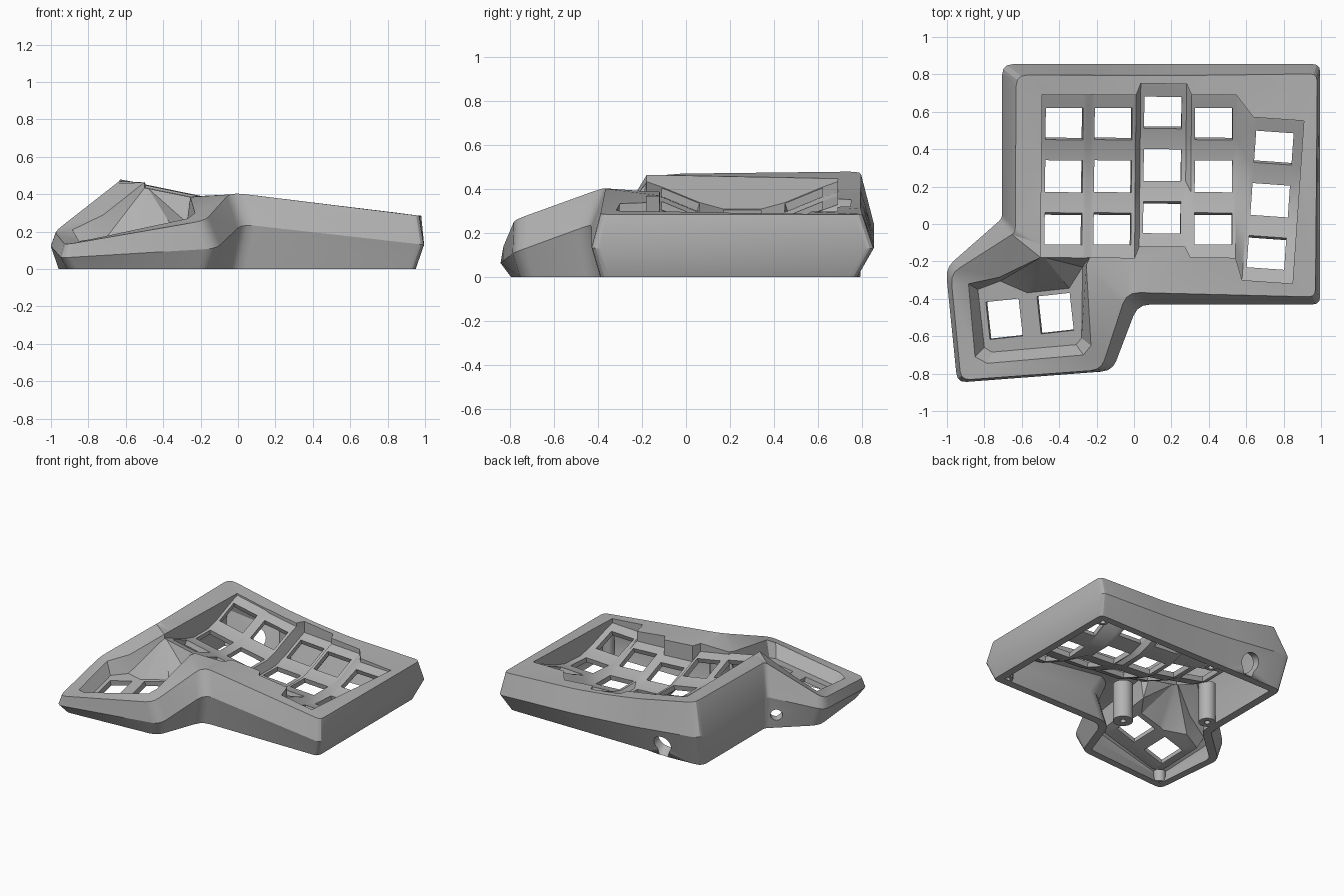
import bpy, bmesh, math
from mathutils import Vector
from mathutils.geometry import delaunay_2d_cdt

cube = bpy.data.objects.get("Cube")
if cube:
    bpy.data.objects.remove(cube, do_unlink=True)

grey = bpy.data.materials.new("plain grey")
grey.use_nodes = True
colour = (0.45, 0.45, 0.45, 1)
grey.diffuse_color = colour
for node in grey.node_tree.nodes:
    if node.type == 'BSDF_PRINCIPLED':
        node.inputs["Base Color"].default_value = colour

bm = bmesh.new()
UP = Vector((0, 0, 1))
STEPS = 4


def back_height(x):
    return 0.285 + 0.195 * ((0.98 - x) / 1.61) ** 2


def rim_height(x, y):
    # sagging at the back, nearly straight at the front
    f = min(1, max(0, (y + 0.17) / 0.85))
    front = 0.404 - 0.121 * x
    if x > -0.3:
        front = min(front, 0.39)
    return f * back_height(x) + (1 - f) * front


def rounded_loop(corners, radii):
    pts = []
    n = len(corners)
    for i, (c, r) in enumerate(zip(corners, radii)):
        p = Vector(c)
        a = p + (Vector(corners[i - 1]) - p).normalized() * r
        b = p + (Vector(corners[(i + 1) % n]) - p).normalized() * r
        for k in range(STEPS):
            t = k / (STEPS - 1)
            pts.append(a * (1 - t) ** 2 + p * 2 * t * (1 - t) + b * t * t)
    return [bm.verts.new(q) for q in pts]


def fill(loops, normal):
    # triangulate between an outline and its holes, seen along the normal
    turn = normal.rotation_difference(UP)
    verts = [v for loop in loops for v in loop]
    flat = [(turn @ v.co).to_2d() for v in verts]
    edges, start = [], 0
    for loop in loops:
        n = len(loop)
        edges += [(start + i, start + (i + 1) % n) for i in range(n)]
        start += n
    result = delaunay_2d_cdt(flat, edges, [], 0, 1e-6)
    for face in result[2]:
        ids = [result[3][i][0] for i in face]
        mid = sum((flat[i] for i in ids), Vector((0, 0))) / len(ids)
        inside = False
        for i, j in edges:
            a, b = flat[i], flat[j]
            if (a.y > mid.y) != (b.y > mid.y):
                if mid.x < a.x + (b.x - a.x) * (mid.y - a.y) / (b.y - a.y):
                    inside = not inside
        if inside:
            bm.faces.new([verts[i] for i in ids])


def port_face(a, b, c, d, s, t, r):
    # wall panel with a round opening
    def at(u, v):
        return (a.co * (1 - u) + b.co * u) * (1 - v) + (d.co * (1 - u) + c.co * u) * v
    width = (at(1, t) - at(0, t)).length
    height = (at(s, 1) - at(s, 0)).length
    ring = []
    for k in range(24):
        w = math.tau * k / 24
        ring.append(bm.verts.new(at(s + math.cos(w) * r / width, t + math.sin(w) * r / height)))
    normal = (b.co - a.co).cross(d.co - a.co).normalized()
    fill([[a, b, c, d], ring], normal)


# Outer wall corners: foot (x, y), widest line (x, y, z), rim (x, y, z), rounding
corners = [((-0.68, 0.78), (-0.705, 0.855, 0.25), (-0.63, 0.797, 0.48), 0.06)]
for x in (-0.15, 0.1, 0.38):
    corners.append(((x, 0.78), (x, 0.855, 0.18 - 0.07 * x), (x, 0.795, back_height(x)), 0.06))
corners += [
    ((0.95, 0.78), (0.995, 0.855, 0.13), (0.98, 0.803, 0.285), 0.04),
    ((0.95, -0.39), (0.995, -0.43, 0.13), (0.97, -0.39, 0.285), 0.04),
    ((-0.03, -0.39), (0.02, -0.43, 0.24), (-0.04, -0.365, 0.41), 0.07),
    ((-0.16, -0.75), (-0.115, -0.785, 0.11), (-0.175, -0.78, 0.26), 0.06),
    ((-0.91, -0.80), (-0.945, -0.848, 0.06), (-0.925, -0.835, 0.13), 0.05),
    ((-0.965, -0.24), (-1.007, -0.235, 0.13), (-0.98, -0.265, 0.20), 0.06),
    ((-0.68, 0.02), (-0.705, 0.03, 0.25), (-0.635, -0.045, 0.47), 0.025),
]
foot_pts, waist_pts, rim_pts, radii = zip(*corners)
foot = rounded_loop([(*p, 0) for p in foot_pts], radii)
waist = rounded_loop(waist_pts, radii)
rim = rounded_loop(rim_pts, radii)
count = len(foot)
ports = {STEPS - 1: (0.62, 0.45, 0.072), STEPS * 10 - 1: (0.83, 0.45, 0.043)}
for i in range(count):
    j = (i + 1) % count
    if i in ports:
        port_face(foot[i], foot[j], waist[j], waist[i], *ports[i])
    else:
        bm.faces.new((foot[i], foot[j], waist[j], waist[i]))
    bm.faces.new((waist[i], waist[j], rim[j], rim[i]))
wall_count = len(bm.verts)


def key_grid(lines, hole_lines, hole_rows):
    for i in range(len(lines) - 1):
        for j in range(len(lines[0]) - 1):
            if not (i in hole_lines and j in hole_rows):
                bm.faces.new((lines[i][j], lines[i + 1][j], lines[i + 1][j + 1], lines[i][j + 1]))


# Main key plate, five dished columns: centre x, y, z, tilt, skew, right edge
columns = [(-0.375, 0.255, 0.285, -0.2, 0.01, 0.12), (-0.113, 0.255, 0.225, -0.18, 0.01, 0.12),
           (0.152, 0.315, 0.135, -0.06, 0.01, 0.125), (0.425, 0.255, 0.145, -0.05, 0.005, 0.12),
           (0.728, 0.127, 0.145, 0.0, 0.07, 0.15)]
half = [(0.085, 0), (0.195, 0.03), (0.365, 0.10), (0.435, 0.125)]
rows = [(-y, z) for y, z in reversed(half)] + half
plate = []
for cx, cy, cz, tilt, skew, edge in columns:
    for dx in (-0.12, -0.1, 0.1, edge):
        plate.append([bm.verts.new((cx + dx + skew * dy, cy + dy - skew * dx, cz + dz + tilt * dx))
                      for dy, dz in rows])
key_grid(plate, range(1, 20, 4), (1, 3, 5))


# Thumb key plate
def thumb_height(x, y):
    return 0.13 + 0.19 * (x + 0.69) + 0.15 * (y + 0.5)


def thumb_vert(u, v):
    x, y = -0.557 + u - 0.11 * v, -0.493 + v + 0.11 * u
    return bm.verts.new((x, y, thumb_height(x, y)))


thumb = [[thumb_vert(u, v) for v in (-0.125, -0.1, 0.1, 0.125)]
         for u in (-0.235, -0.224, -0.049, 0, 0.049, 0.224, 0.235)]
key_grid(thumb, (1, 4), (1,))

# Inner lip and the walls dropping to the plates
floor = plate[0][:] + [line[-1] for line in plate[1:]]
floor += plate[-1][-2::-1] + [line[0] for line in plate[-2:3:-1]]
lip = [bm.verts.new((v.co.x, v.co.y, max(v.co.z + 0.012, rim_height(v.co.x, v.co.y))))
       for v in floor]
lip_thumb = [(-0.255, -0.22, 0.385), (-0.23, -0.65, 0.30), (-0.27, -0.70, 0.27),
             (-0.785, -0.745, 0.16), (-0.85, -0.71, 0.15), (-0.885, -0.32, 0.21),
             (-0.72, -0.285, 0.29)]
floor_thumb = [(-0.275, -0.23), (-0.28, -0.61), (-0.31, -0.645),
               (-0.76, -0.685), (-0.80, -0.66), (-0.835, -0.35), (-0.715, -0.305)]
pocket = [bm.verts.new((x, y, thumb_height(x, y))) for x, y in floor_thumb]
floor += pocket
lip += [bm.verts.new(p) for p in lip_thumb]
for i in range(len(lip)):
    j = (i + 1) % len(lip)
    bm.faces.new((lip[i], lip[j], floor[j], floor[i]))
fill([rim, lip], UP)

# Slope joining the two plates
outline = ([line[0] for line in thumb] + thumb[-1][1:]
           + [line[-1] for line in thumb[-2::-1]] + thumb[0][2:0:-1])
fill([pocket + [line[0] for line in plate[:5]], outline], UP)

# Orient the skin outwards
bmesh.ops.recalc_face_normals(bm, faces=bm.faces[:])
bm.normal_update()
if sum(f.normal.z * f.calc_area() for f in bm.faces) < 0:
    bmesh.ops.reverse_faces(bm, faces=bm.faces[:])
mesh = bpy.data.meshes.new("case_shell")
bm.to_mesh(mesh)
bm.free()
shell = bpy.data.objects.new("case_shell", mesh)
bpy.context.collection.objects.link(shell)


def finish(ob, thickness, group=""):
    bpy.ops.object.select_all(action='DESELECT')
    ob.select_set(True)
    bpy.context.view_layer.objects.active = ob
    mod = ob.modifiers.new("wall", 'SOLIDIFY')
    mod.thickness = thickness
    mod.offset = -1
    mod.vertex_group = group
    mod.thickness_vertex_group = 0.63
    bpy.ops.object.modifier_apply(modifier=mod.name)
    ob.data.materials.clear()
    ob.data.materials.append(grey)
    bpy.ops.object.shade_smooth_by_angle(angle=math.radians(28))


# The outer wall is thicker than the plates, and its foot is level
thick = shell.vertex_groups.new(name="outer_wall")
thick.add(list(range(wall_count)), 1, 'REPLACE')
finish(shell, 0.06, "outer_wall")
for v in shell.data.vertices:
    if v.co.z < 0.045:
        v.co.z = 0

# Screw posts under the rim: x, y, height, radius
posts = [(0.88, 0.71, 0.24, 0.042), (0.88, -0.32, 0.24, 0.042), (-0.1, 0.71, 0.28, 0.042),
         (-0.57, 0.11, 0.3, 0.06), (-0.11, -0.25, 0.29, 0.07), (-0.86, -0.75, 0.09, 0.042)]
for x, y, h, r in posts:
    bpy.ops.mesh.primitive_cylinder_add(vertices=20, radius=r, depth=h,
                                        end_fill_type='NOTHING', location=(x, y, h / 2))
    post = bpy.context.object
    post.name = "screw_post"
    finish(post, r - 0.02)
